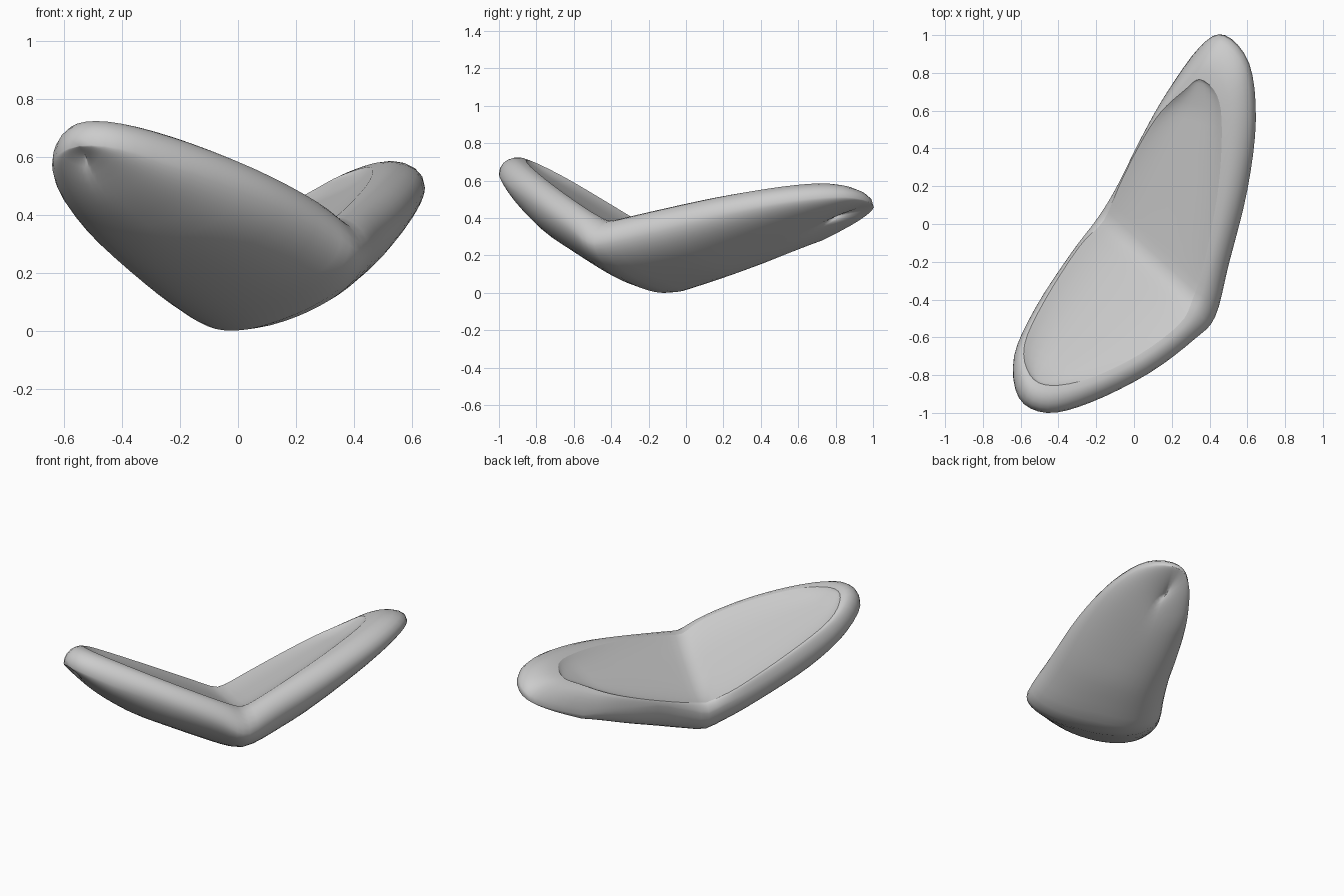
import bpy, bmesh, math
from mathutils import Vector

if "Cube" in bpy.data.objects:
    bpy.data.objects.remove(bpy.data.objects["Cube"])

# Plan outlines, matched point for point: dish edge and widest outer edge
INNER = [(-.16, .02), (-.29, -.12), (-.47, -.4), (-.58, -.64), (-.55, -.8), (-.44, -.855),
         (-.23, -.815), (.03, -.69), (.24, -.53), (.31, -.4), (.375, -.19), (.445, .18),
         (.465, .5), (.44, .68), (.35, .765), (.27, .71), (.14, .59), (.03, .42), (-.075, .21)]
OUTER = [(-.19, .035), (-.33, -.15), (-.52, -.44), (-.635, -.7), (-.61, -.92), (-.46, -1),
         (-.23, -.945), (.08, -.79), (.32, -.61), (.43, -.49), (.5, -.22), (.6, .18),
         (.645, .55), (.61, .85), (.48, 1), (.35, .94), (.17, .69), (.04, .46), (-.09, .2)]
COUNT = len(INNER)
FOLD = 9          # outline index where the second wing begins
STEPS = 4         # samples between outline points


def spline(points, t):
    """Closed smooth curve through the points."""
    i = math.floor(t)
    f = t - i
    a, b, c, d = (Vector(points[(i + k) % COUNT]) for k in (-1, 0, 1, 2))
    return b + f / 2 * (c - a + f * (2 * a - 5 * b + 4 * c - d + f * (3 * (b - c) + d - a)))


def height(p, soft):
    """Two tilted planes meeting in a softened valley."""
    front = .208 - .131 * p.x - .53 * p.y
    back = .29 + .452 * p.x + .125 * p.y
    return (front + back) / 2 + math.hypot((front - back) / 2, soft)


def slope(p):
    e = .03
    return Vector([(height(p + d, .05) - height(p - d, .05)) / (2 * e)
                   for d in (Vector((e, 0)), Vector((0, e)))])


def lift(p, z):
    return Vector((p.x, p.y, z))


def arc(start, corner, end, pull, n):
    """Rounded corner from start to end."""
    b, c = start.lerp(corner, pull), end.lerp(corner, pull)
    for k in range(1, n + 1):
        u = k / n
        v = 1 - u
        yield v**3 * start + 3 * v * v * u * b + 3 * v * u * u * c + u**3 * end


def ribs(t):
    """One rib: dish centre, dish edge, rounded rim, underside centre."""
    mate = FOLD - t if t <= FOLD else COUNT + FOLD - t
    inner, outer = spline(INNER, t), spline(OUTER, t)
    mid = (inner + spline(INNER, mate)) / 2
    half = (inner - mid).length
    rib = []
    for s, sink in ((0, 1), (.25, .98), (.5, .9), (.75, .6), (.9, .27), (1, 0)):
        p = mid.lerp(inner, s)
        rib.append(lift(p, height(p, .012) - .03 * sink * min(1, half / .15)))
    edge = rib[-1]
    side = lift(outer, height(outer, .012) - min(.15, .02 + (outer - inner).length))
    rib += arc(edge, lift(outer, height(outer, .012)), side, .45, 6)
    thick = .15 + .16 * min(1, half / .28)
    low = mid + slope(mid) * thick * .8
    keel = lift(low, height(low, .03) - thick)
    rib += arc(side, lift(outer, min(side.z, height(outer, .03) - thick)), keel, .6, 12)
    return rib


# Folded dish body
bm = bmesh.new()
rows = [[bm.verts.new(p) for p in ribs(k / STEPS)] for k in range(COUNT * STEPS)]
for k, row in enumerate(rows):
    following = rows[(k + 1) % len(rows)]
    for j in range(len(row) - 1):
        bm.faces.new((row[j], row[j + 1], following[j + 1], following[j])).smooth = True
    rim_edge = bm.edges.get((row[5], following[5]))
    rim_edge.smooth = False
bmesh.ops.remove_doubles(bm, verts=bm.verts, dist=.0015)
bmesh.ops.recalc_face_normals(bm, faces=bm.faces)
floor = min(v.co.z for v in bm.verts)
bmesh.ops.translate(bm, verts=bm.verts, vec=(0, 0, -floor))
mesh = bpy.data.meshes.new("folded_dish")
bm.to_mesh(mesh)
bm.free()
dish = bpy.data.objects.new("folded_dish", mesh)
bpy.context.collection.objects.link(dish)

# Plain grey finish
grey = bpy.data.materials.new("plain_grey")
grey.use_nodes = True
colour = (.6, .6, .6, 1)
grey.diffuse_color = colour
grey.node_tree.nodes["Principled BSDF"].inputs["Base Color"].default_value = colour
mesh.materials.append(grey)
